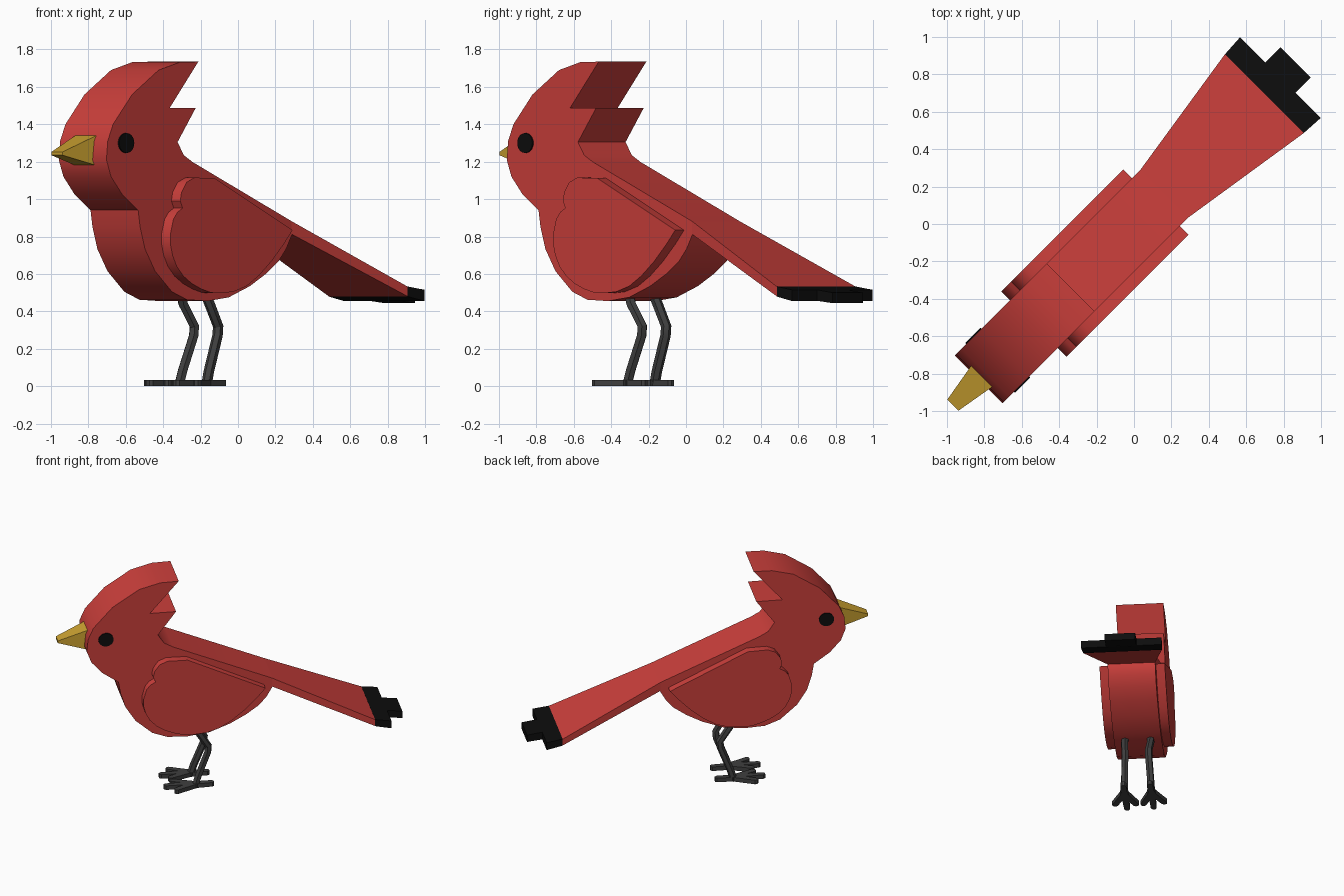
import bpy
import math
from mathutils import Matrix, Vector

cube = bpy.data.objects.get("Cube")
if cube:
    bpy.data.objects.remove(cube, do_unlink=True)

# The bird is laid out along its own axis (tail to +x), then turned 45 degrees
TURN = Matrix.Rotation(math.radians(45), 4, 'Z')


def material(name, color):
    m = bpy.data.materials.new(name)
    m.use_nodes = True
    m.diffuse_color = (*color, 1)
    bsdf = next(n for n in m.node_tree.nodes if n.type == 'BSDF_PRINCIPLED')
    bsdf.inputs["Base Color"].default_value = (*color, 1)
    return m


RED = material("feather red", (0.6, 0.05, 0.044))
BLACK = material("tip black", (0.004, 0.004, 0.004))
GOLD = material("beak gold", (0.6, 0.36, 0.03))
GREY = material("leg grey", (0.05, 0.05, 0.05))


def finish(obj, mat, angle=32):
    """Colour, turn and shade one part."""
    obj.data.materials.append(mat)
    obj.data.transform(TURN)
    bpy.ops.object.select_all(action='DESELECT')
    obj.select_set(True)
    bpy.context.view_layer.objects.active = obj
    bpy.ops.object.shade_smooth_by_angle(angle=math.radians(angle))
    return obj


def loft(name, rings, mat):
    """Join equal-sized rings of points into a closed solid."""
    n = len(rings[0])
    verts = [p for ring in rings for p in ring]
    faces = [tuple(range(n)), tuple(range(len(verts) - n, len(verts)))]
    for r in range(len(rings) - 1):
        for i in range(n):
            a, b = r * n + i, r * n + (i + 1) % n
            faces.append((a, b, b + n, a + n))
    mesh = bpy.data.meshes.new(name)
    mesh.from_pydata(verts, [], faces)
    obj = bpy.data.objects.new(name, mesh)
    bpy.context.collection.objects.link(obj)
    bpy.context.view_layer.objects.active = obj
    obj.select_set(True)
    bpy.ops.object.mode_set(mode='EDIT')
    bpy.ops.mesh.select_all(action='SELECT')
    bpy.ops.mesh.normals_make_consistent(inside=False)
    bpy.ops.object.mode_set(mode='OBJECT')
    return finish(obj, mat)


def side_prism(name, profile, y0, y1, mat):
    return loft(name, [[(x, y, z) for x, z in profile] for y in (y0, y1)], mat)


def flat_loft(name, stations, mat):
    """Rectangular sections along the axis: x, half width, bottom, top."""
    return loft(name, [[(x, -w, lo), (x, w, lo), (x, w, hi), (x, -w, hi)]
                       for x, w, lo, hi in stations], mat)


# Head, crest and body as one side profile
BODY = [(-.48, 1.735), (-.62, 1.732), (-.78, 1.69), (-.98, 1.56), (-1.125, 1.40),
        (-1.165, 1.31), (-1.175, 1.21), (-1.14, 1.12), (-1.057, 1.027),
        (-.935, .941), (-.92, .85), (-.883, .733), (-.807, .615), (-.68, .505),
        (-.565, .462), (-.41, .455), (-.25, .475), (-.09, .535), (.03, .60),
        (.127, .668), (.185, .735), (.23, .813), (.23, .88), (-.523, 1.198),
        (-.59, 1.235), (-.637, 1.305), (-.50, 1.487), (-.697, 1.487)]
side_prism("body", BODY, -.18, .18, RED)

# Flaring tail and its stepped dark end
flat_loft("tail", [(.225, .18, .813, .882), (.985, .298, .48, .532)], RED)
flat_loft("tail_tip", [(.985, .298, .479, .533), (1.107, .305, .455, .515)], BLACK)
flat_loft("tail_tip_centre", [(1.1, .115, .457, .516), (1.222, .115, .444, .50)], BLACK)

# Wedge beak
flat_loft("beak", [(-1.15, .08, 1.18, 1.34), (-1.37, .042, 1.235, 1.252)], GOLD)

WING = [(-.576, 1.115), (-.424, 1.112), (.165, .834), (.10, .76), (.007, .668),
        (-.09, .59), (-.182, .535), (-.28, .505), (-.372, .497), (-.45, .50),
        (-.523, .519), (-.595, .548), (-.659, .588), (-.71, .64), (-.742, .70),
        (-.758, .76), (-.758, .813), (-.735, .893), (-.705, .93), (-.666, .952),
        (-.684, .99), (-.674, 1.037), (-.636, 1.09)]
EYE = [(-1.03 + .057 * math.cos(a * math.tau / 24), 1.3 + .053 * math.sin(a * math.tau / 24))
       for a in range(24)]
LEG = [(-.34, .09, .50), (-.315, .10, .44), (-.24, .09, .32), (-.245, .09, .27),
       (-.32, .10, .08), (-.34, .103, .012)]
TOE_TIPS = [(-.58, .10), (-.51, .195), (-.52, .02), (-.20, .10)]


def toe(name, tip, side):
    """Tapered flat toe from the ankle out to its tip."""
    start = Vector((-.34, .103))
    end = Vector(tip)
    d = (end - start).normalized()
    n = Vector((-d.y, d.x))
    start -= d * .02
    plan = [start + n * .026, end - d * .015 + n * .022, end + n * .01,
            end - n * .01, end - d * .015 - n * .022, start - n * .026]
    rings = [[(p.x, p.y * side, z) for p in plan] for z in (0, .033)]
    loft(name, rings, GREY)


for side, label in ((-1, "left"), (1, "right")):
    side_prism(label + "_wing", WING, side * .175, side * .247, RED)
    side_prism(label + "_eye", EYE, side * .178, side * .189, BLACK)

    # Bent leg swept along a path
    curve = bpy.data.curves.new(label + "_leg", 'CURVE')
    curve.dimensions = '3D'
    curve.bevel_depth = .028
    curve.bevel_resolution = 1
    curve.use_fill_caps = True
    path = curve.splines.new('POLY')
    path.points.add(len(LEG) - 1)
    for point, (x, y, z) in zip(path.points, LEG):
        point.co = (x, y * side, z, 1)
    leg = bpy.data.objects.new(label + "_leg", curve)
    bpy.context.collection.objects.link(leg)
    bpy.ops.object.select_all(action='DESELECT')
    leg.select_set(True)
    bpy.context.view_layer.objects.active = leg
    bpy.ops.object.convert(target='MESH')
    leg = bpy.context.view_layer.objects.active
    for v in leg.data.vertices:
        v.co.z = max(v.co.z, 0)
    finish(leg, GREY)

    for i, tip in enumerate(TOE_TIPS):
        toe(f"{label}_toe_{i + 1}", tip, side)
